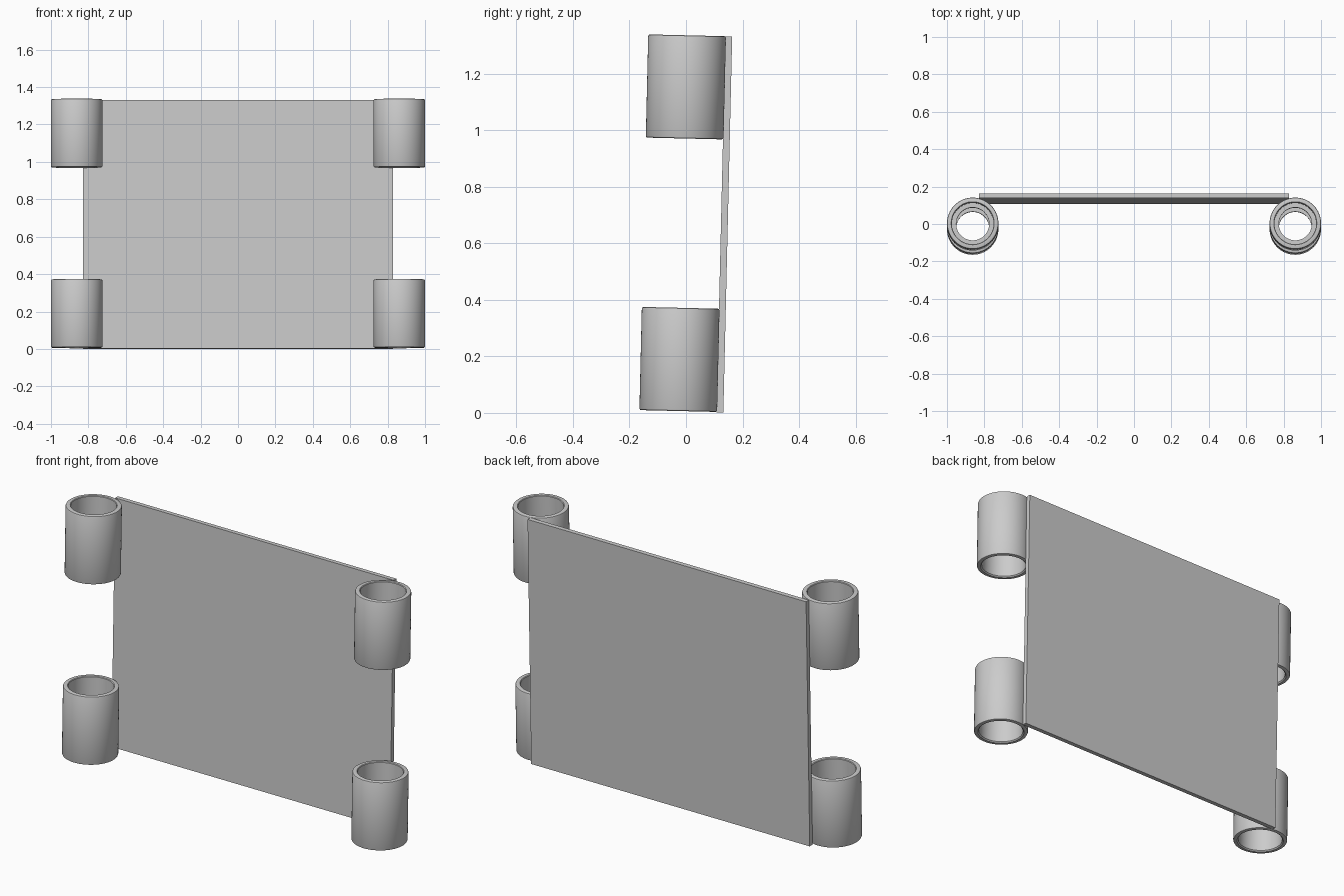
import bpy, bmesh
from math import cos, sin, pi, radians
from mathutils import Matrix

if "Cube" in bpy.data.objects:
    bpy.data.objects.remove(bpy.data.objects["Cube"])

# whole assembly leans slightly backwards
TILT = Matrix.Rotation(-0.0235, 4, 'X')
R, BORE, LIP, H, B = 0.1375, 0.112, 0.088, 0.365, 0.006
SEG = 64


def finish(name, bm, smooth=True):
    bmesh.ops.recalc_face_normals(bm, faces=bm.faces)
    bm.transform(TILT)
    me = bpy.data.meshes.new(name)
    bm.to_mesh(me)
    bm.free()
    ob = bpy.data.objects.new(name, me)
    bpy.context.collection.objects.link(ob)
    if smooth:
        bpy.ops.object.select_all(action='DESELECT')
        ob.select_set(True)
        bpy.context.view_layer.objects.active = ob
        bpy.ops.object.shade_smooth_by_angle(angle=radians(35))
    return ob


def sleeve(name, x, z):
    # closed wall profile (radius, height) with rounded rims and an inner collar
    k = B * 0.3
    outer = [(R - B, 0), (R - k, k), (R, B), (R, H - B), (R - k, H - k), (R - B, H)]
    inner = [(BORE + B / 2, H), (BORE, H - B / 2), (BORE, 0.22), (LIP, 0.22),
             (LIP, 0.145), (BORE, 0.145), (BORE, B), (BORE + B, 0)]
    profile = outer + inner
    bm = bmesh.new()
    rings = []
    for i in range(SEG):
        a = 2 * pi * i / SEG
        rings.append([bm.verts.new((x + r * cos(a), -0.0275 + r * sin(a), z + h))
                      for r, h in profile])
    n = len(profile)
    for i in range(SEG):
        p, q = rings[i], rings[(i + 1) % SEG]
        for j in range(n):
            k2 = (j + 1) % n
            bm.faces.new((p[j], q[j], q[k2], p[k2]))
    finish(name, bm)


# four hollow corner sleeves
for side, x in (("left", -0.8625), ("right", 0.8625)):
    for level, z in (("lower", 0.006), ("upper", 0.97)):
        sleeve(f"{level}_{side}_sleeve", x, z)

# thin back panel
bm = bmesh.new()
bmesh.ops.create_cube(bm, size=1)
bmesh.ops.scale(bm, vec=(1.66, 0.024, 1.33), verts=bm.verts)
bmesh.ops.translate(bm, vec=(0, 0.12, 0.669), verts=bm.verts)
finish("back_panel", bm, smooth=False)
